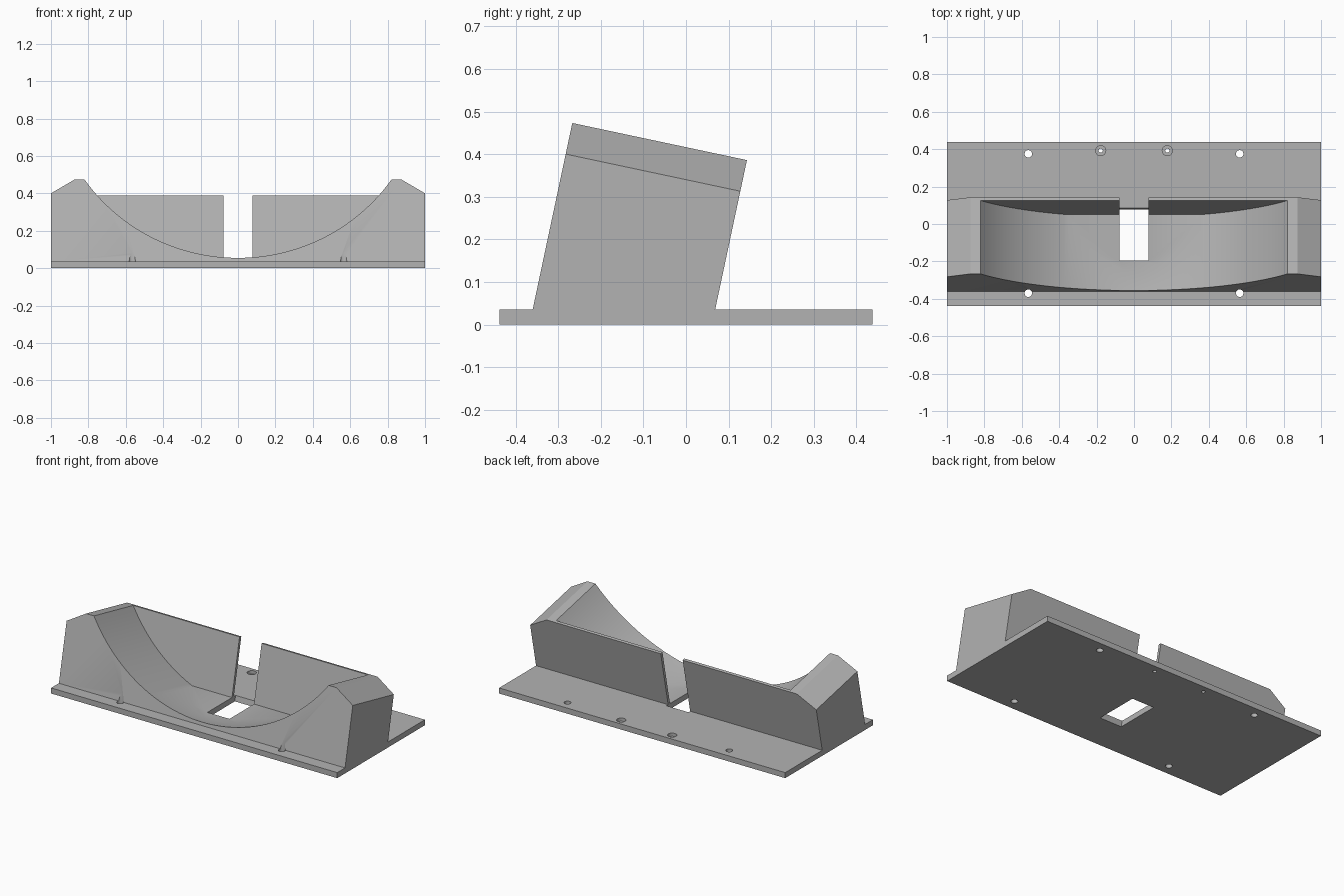
import bpy, bmesh, math
from mathutils import Vector

if "Cube" in bpy.data.objects:
    bpy.data.objects.remove(bpy.data.objects["Cube"])

TILT = math.radians(12)
C, S = math.cos(TILT), math.sin(TILT)
PLATE_T = 0.035          # plate thickness
DEPTH = 0.419            # cradle depth along its tilted axis
WALL = 0.401             # inner face of the thin rear wall
TOP, SHOULDER = 0.4836, 0.409

grey = bpy.data.materials.new("light_grey")
grey.diffuse_color = (0.45, 0.45, 0.45, 1)
grey.use_nodes = True
grey.node_tree.nodes["Principled BSDF"].inputs["Base Color"].default_value = grey.diffuse_color


def tilted(x, s, h):
    """Point in the leaning frame: s runs backward, h runs up the front face."""
    return Vector((x, -0.3674 + s * C + h * S, h * C - s * S))


def prism(name, profile, start, end, place):
    """Extrude a 2D profile between start and end using a placing function."""
    bm = bmesh.new()
    a = [bm.verts.new(place(p, start)) for p in profile]
    b = [bm.verts.new(place(p, end)) for p in profile]
    bm.faces.new(a)
    bm.faces.new(b[::-1])
    n = len(profile)
    for i in range(n):
        bm.faces.new((a[i], b[i], b[(i + 1) % n], a[(i + 1) % n]))
    bmesh.ops.recalc_face_normals(bm, faces=bm.faces)
    mesh = bpy.data.meshes.new(name)
    bm.to_mesh(mesh)
    bm.free()
    obj = bpy.data.objects.new(name, mesh)
    bpy.context.collection.objects.link(obj)
    obj.data.materials.append(grey)
    return obj


def leaning(p, s):
    return tilted(p[0], s, p[1])


def upright(p, z):
    return Vector((p[0], p[1], z))


def rect(x0, x1, y0, y1):
    return [(x0, y0), (x1, y0), (x1, y1), (x0, y1)]


def circle(x, y, r, n=32):
    return [(x + r * math.cos(2 * math.pi * i / n),
             y + r * math.sin(2 * math.pi * i / n)) for i in range(n)]


def combine(target, tool, operation="DIFFERENCE"):
    mod = target.modifiers.new("combine", "BOOLEAN")
    mod.operation = operation
    mod.solver = "EXACT"
    mod.object = tool
    bpy.context.view_layer.objects.active = target
    bpy.ops.object.modifier_apply(modifier=mod.name)
    bpy.data.objects.remove(tool, do_unlink=True)


# Leaning cradle block with chamfered shoulders
outline = [(-1, -0.05), (1, -0.05), (1, SHOULDER), (0.875, TOP),
           (-0.875, TOP), (-1, SHOULDER)]
cradle = prism("cradle", outline, 0, DEPTH, leaning)

# Round trough, stopping at the rear wall
half = math.asin(0.82)
arc = [(math.sin(t), 1.056 - math.cos(t))
       for t in (half * (i / 40 - 1) for i in range(81))]
trough = prism("trough_cutter", arc + [(0.82, 0.7), (-0.82, 0.7)], -0.1, WALL, leaning)
combine(cradle, trough)

# Trim the cradle inside the plate thickness
combine(cradle, prism("trim_cutter", rect(-2, 2, -2, 2), -1, 0.012, upright))

# Base plate joined with the cradle
bracket = prism("base_plate_with_cradle", rect(-1, 1, -0.4375, 0.4375), 0, PLATE_T, upright)
combine(bracket, cradle, "UNION")

# Central slot through the wall and plate
combine(bracket, prism("slot_cutter", rect(-0.077, 0.077, -0.2, 0.8), 0.161, 0.436, leaning))

# Mounting holes and counterbored screw holes
for side in (-1, 1):
    for y in (-0.37, 0.375):
        combine(bracket, prism("hole_cutter", circle(side * 0.565, y, 0.02), -0.1, 0.15, upright))
    combine(bracket, prism("bore_cutter", circle(side * 0.178, 0.392, 0.027), 0.015, 0.1, upright))
    combine(bracket, prism("screw_cutter", circle(side * 0.178, 0.392, 0.011), -0.1, 0.1, upright))

# Smooth the trough and holes, keep the edges sharp
bpy.ops.object.select_all(action="DESELECT")
bracket.select_set(True)
bpy.context.view_layer.objects.active = bracket
bpy.ops.object.shade_smooth_by_angle(angle=math.radians(25))
